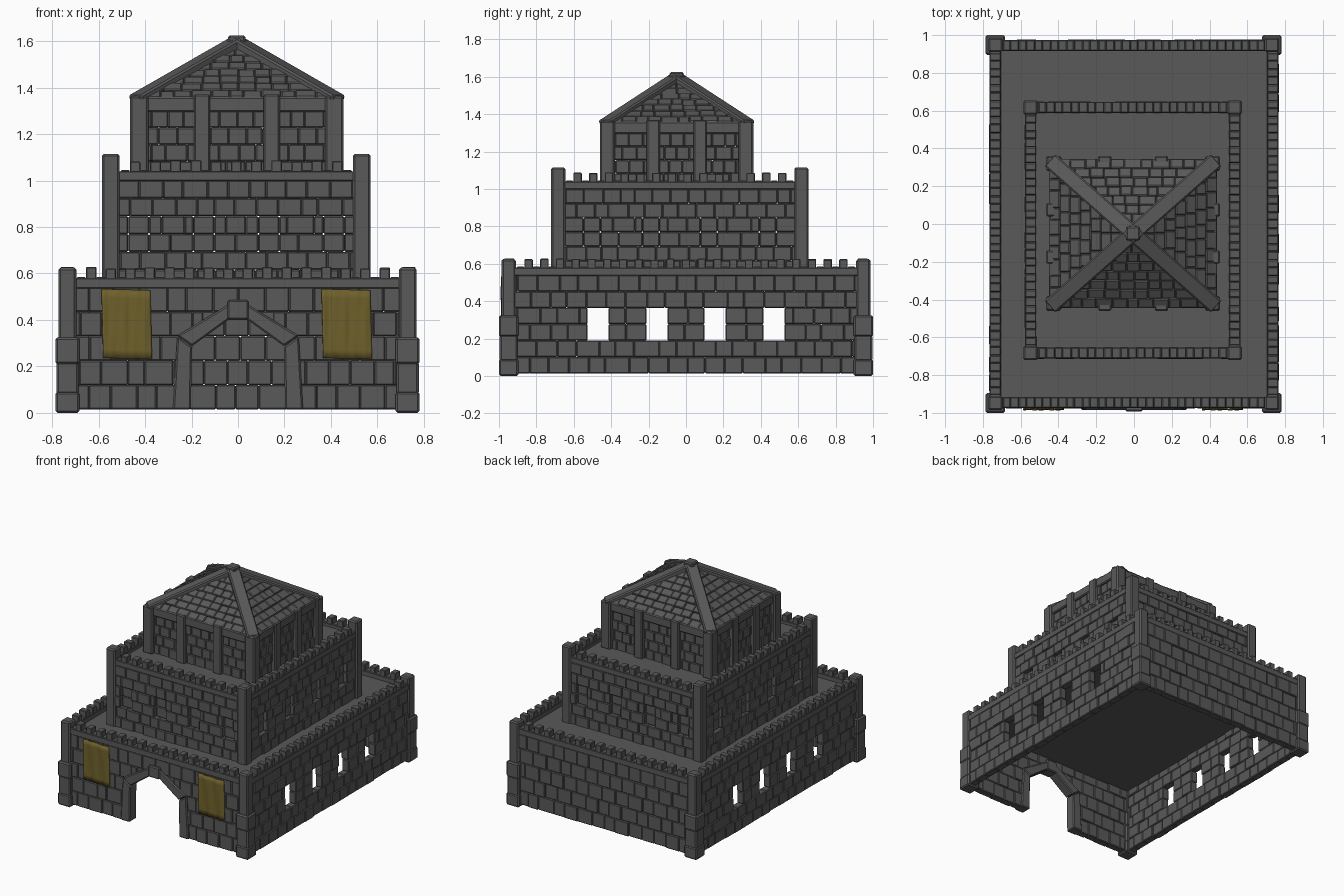
import bpy, bmesh, math, random
from mathutils import Matrix, Vector

random.seed(7)
if "Cube" in bpy.data.objects:
    bpy.data.objects.remove(bpy.data.objects["Cube"])


def material(name, rgb):
    m = bpy.data.materials.new(name)
    m.use_nodes = True
    m.diffuse_color = (*rgb, 1)
    m.node_tree.nodes["Principled BSDF"].inputs["Base Color"].default_value = (*rgb, 1)
    return m


STONE = material("dark stone", (0.1, 0.1, 0.1))
CLOTH = material("ochre cloth", (0.155, 0.117, 0.024))


def finish(bm, name, mat=STONE, bevel=0.005):
    bmesh.ops.recalc_face_normals(bm, faces=bm.faces)
    mesh = bpy.data.meshes.new(name)
    bm.to_mesh(mesh)
    bm.free()
    mesh.materials.append(mat)
    ob = bpy.data.objects.new(name, mesh)
    bpy.context.collection.objects.link(ob)
    if bevel:
        mod = ob.modifiers.new("worn edges", "BEVEL")
        mod.width, mod.segments = bevel, 1
    return ob


def box(bm, frame, centre, size):
    m = frame @ Matrix.Translation(centre) @ Matrix.Diagonal((*size, 1))
    bmesh.ops.create_cube(bm, size=1, matrix=m)


def prism(bm, points, y0, y1):
    """Extrude a profile in x and z between two depths."""
    face = bm.faces.new([bm.verts.new((x, y0, z)) for x, z in points])
    new = bmesh.ops.extrude_face_region(bm, geom=[face])["geom"]
    verts = [v for v in new if isinstance(v, bmesh.types.BMVert)]
    bmesh.ops.translate(bm, vec=(0, y1 - y0, 0), verts=verts)


def side_frame(cx, cy, k, dist):
    """Frame of side k (front, +x, back, -x): local -y points outward."""
    return (Matrix.Translation((cx, cy, 0)) @ Matrix.Rotation(k * math.pi / 2, 4, "Z")
            @ Matrix.Translation((0, -dist, 0)))


def split(u0, u1, size, odd):
    """Cut an interval into bricks, with staggered, uneven joints."""
    n = max(1, round((u1 - u0) / size))
    step = (u1 - u0) / n
    cuts = [u0 + (i + 0.5 * odd) * step + random.uniform(-0.15, 0.15) * step
            for i in range(0 if odd else 1, n)]
    cuts = [u0] + cuts + [u1]
    return list(zip(cuts, cuts[1:]))


def course(bm, frame, half, z0, z1, size, thick, odd, holes=(), niche=False):
    edges = [-half] + [e for h in holes for e in h] + [half]
    for j, (a, b) in enumerate(zip(edges, edges[1:])):
        hole = j % 2 == 1
        if hole and not niche:
            continue
        for l, r in split(a, b, size, odd and b - a > 2 * size):
            push = 0.025 if hole else random.uniform(-0.005, 0.005)
            box(bm, frame, ((l + r) / 2, push, (z0 + z1) / 2), (r - l, thick, z1 - z0))


def tier(name, cx, cy, hx, hy, z0, top, rows, size, thick, holes, niche=False):
    bm = bmesh.new()
    for k in range(4):
        half, dist = (hx, hy) if k % 2 == 0 else (hy, hx)
        n = rows[k % 2]
        h = (top - z0) / n
        for i in range(n):
            a = z0 + i * h
            course(bm, side_frame(cx, cy, k, dist), half, a, a + h, size, thick,
                   i % 2, holes(k, a + h / 2), niche)
    finish(bm, name)


def battlement(name, cx, cy, hx, hy, z0, z1, rise):
    bm = bmesh.new()
    for k in range(4):
        half, dist = (hx, hy) if k % 2 == 0 else (hy, hx)
        f = side_frame(cx, cy, k, dist)
        box(bm, f, (0, 0, (z0 + z1) / 2), (2 * half, 0.06, z1 - z0))
        n = 2 * round((2 * half - 0.08) / 0.088) + 1
        step = (2 * half - 0.08) / n
        for i in range(n):
            merlon = i % 2
            h = rise + random.uniform(-0.004, 0.004) if merlon else 0.005
            box(bm, f, (-half + 0.04 + (i + 0.5) * step, 0, z1 + h / 2 - 0.003),
                (step + (0.003 if merlon else -0.004), 0.058, h + 0.006))
    finish(bm, name, bevel=0.004)


def posts(name, cx, cy, hx, hy, sections):
    bm = bmesh.new()
    for sx in (-1, 1):
        for sy in (-1, 1):
            for z0, z1, r in sections:
                box(bm, Matrix(), (cx + sx * hx, cy + sy * hy, (z0 + z1) / 2),
                    (2 * r, 2 * r, z1 - z0))
    finish(bm, name, bevel=0.009)


def slab(name, cx, cy, hx, hy, z0, z1):
    bm = bmesh.new()
    box(bm, Matrix(), (cx, cy, (z0 + z1) / 2), (2 * hx, 2 * hy, z1 - z0))
    finish(bm, name, bevel=0)


# Lower tier: open archway in front, four windows on each long side
def lower_holes(k, z):
    if k == 0 and z < 0.43:
        w = 0.24 if z < 0.3 else 0.15
        return [(-w, w)]
    if k % 2 and 0.2 < z < 0.375:
        return [(u - 0.056, u + 0.056) for u in (-0.47, -0.155, 0.155, 0.47)]
    return []


tier("lower_wall", 0, 0, 0.735, 0.945, 0.015, 0.54, (5, 6), 0.103, 0.055, lower_holes)
battlement("lower_battlement", 0, 0, 0.735, 0.945, 0.535, 0.58, 0.045)
posts("lower_corner_post", -0.002, 0, 0.732, 0.948,
      [(0, 0.09, 0.052), (0.08, 0.22, 0.048), (0.21, 0.325, 0.052), (0.3, 0.625, 0.038)])
slab("lower_roof_floor", 0, 0, 0.715, 0.925, 0.5, 0.545)


# Middle tier: rows of bricked-up niches
def middle_niches(k, z):
    if 0.7 < z < 0.85:
        us = (-0.42, -0.14, 0.14, 0.42) if k % 2 == 0 else (-0.47, -0.155, 0.155, 0.47)
        return [(u - 0.045, u + 0.045) for u in us]
    return []


MX, MY = -0.0075, -0.033
tier("middle_wall", MX, MY, 0.54, 0.65, 0.54, 1.0, (6, 6), 0.092, 0.055, middle_niches, True)
battlement("middle_battlement", MX, MY, 0.54, 0.65, 0.998, 1.04, 0.045)
posts("middle_corner_post", MX, MY, 0.54, 0.65, [(0.53, 1.115, 0.038)])
slab("middle_roof_floor", MX, MY, 0.52, 0.63, 0.985, 1.015)

# Upper tier: recessed brickwork between pilasters, under a lintel
UX, UY = -0.005, -0.05
tier("upper_wall", UX, UY, 0.41, 0.36, 1.01, 1.3, (4, 4), 0.075, 0.045, lambda k, z: [])
posts("upper_corner_post", UX, UY, 0.42, 0.37, [(1.01, 1.365, 0.04)])
bm = bmesh.new()
for k in range(4):
    half, dist, u = (0.42, 0.37, 0.15) if k % 2 == 0 else (0.37, 0.42, 0.125)
    f = side_frame(UX, UY, k, dist)
    box(bm, f, (0, 0, 1.328), (2 * half, 0.05, 0.066))
    for s in (-1, 1):
        box(bm, f, (s * u, -0.005, 1.19), (0.07, 0.07, 0.36))
finish(bm, "pilasters_and_lintels", bevel=0.007)

# Pyramid roof of sloping brick courses
EAVE, PEAK = 1.345, 1.585
bm = bmesh.new()
for k in range(4):
    half, dist = (0.435, 0.385) if k % 2 == 0 else (0.385, 0.435)
    slope = math.hypot(dist, PEAK - EAVE)
    tilt = math.atan2(PEAK - EAVE, dist)
    f = (side_frame(UX, UY, k, dist) @ Matrix.Translation((0, 0, EAVE))
         @ Matrix.Rotation(tilt, 4, "X"))
    n = 8
    for i in range(n):
        w = half * (1 - (i + 0.5) / n)
        for l, r in split(-w, w, 0.075, i % 2):
            box(bm, f, ((l + r) / 2, (i + 0.5) * slope / n, random.uniform(-0.004, 0.004)),
                (r - l, slope / n, 0.035))
finish(bm, "roof_bricks")

# Hip beams and cap stone
bm = bmesh.new()
peak = Vector((UX, UY, 1.592))
for sx in (-1, 1):
    for sy in (-1, 1):
        foot = Vector((UX + sx * 0.435, UY + sy * 0.383, 1.343))
        d = peak - foot
        f = Matrix.Translation((foot + peak) / 2) @ d.to_track_quat("X", "Z").to_matrix().to_4x4()
        box(bm, f, (0, 0, 0), (d.length, 0.085, 0.05))
box(bm, Matrix.Translation(peak), (0, 0, 0.003), (0.075, 0.075, 0.06))
finish(bm, "hip_beams_and_cap", bevel=0.008)

# Arch frame around the gateway
bm = bmesh.new()
for s in (-1, 1):
    leg = [(0.28, 0.015), (0.203, 0.015), (0.198, 0.285), (0.262, 0.33)]
    rafter = [(0.262, 0.332), (0.198, 0.287), (0.035, 0.405), (0.035, 0.47)]
    filler = [(0.16, 0.38), (0.05, 0.44), (0.16, 0.44)]
    for profile, y0, y1 in ((leg, -0.985, -0.905), (rafter, -0.985, -0.905),
                            (filler, -0.968, -0.918)):
        prism(bm, [(s * x, z) for x, z in profile], y0, y1)
box(bm, Matrix(), (0, -0.947, 0.443), (0.092, 0.09, 0.085))
finish(bm, "gate_arch", bevel=0.007)

# Hanging cloth banners with soft folds
for name, x0 in (("right_banner", -0.479), ("left_banner", 0.468)):
    bm = bmesh.new()
    bmesh.ops.create_grid(bm, x_segments=24, y_segments=8, size=0.5)
    for v in bm.verts:
        u, t = v.co.x, v.co.y
        fold = math.sin(u * 15 + t * 2.5) + 0.6 * math.sin(u * 29 - t * 3)
        v.co = (x0 + u * 0.21 - t * 0.008, -0.981 + 0.003 * fold,
                0.382 + t * 0.297 - 0.006 * u)
    ob = finish(bm, name, CLOTH, bevel=0)
    solid = ob.modifiers.new("thickness", "SOLIDIFY")
    solid.thickness, solid.offset = 0.006, 0
    for p in ob.data.polygons:
        p.use_smooth = True
